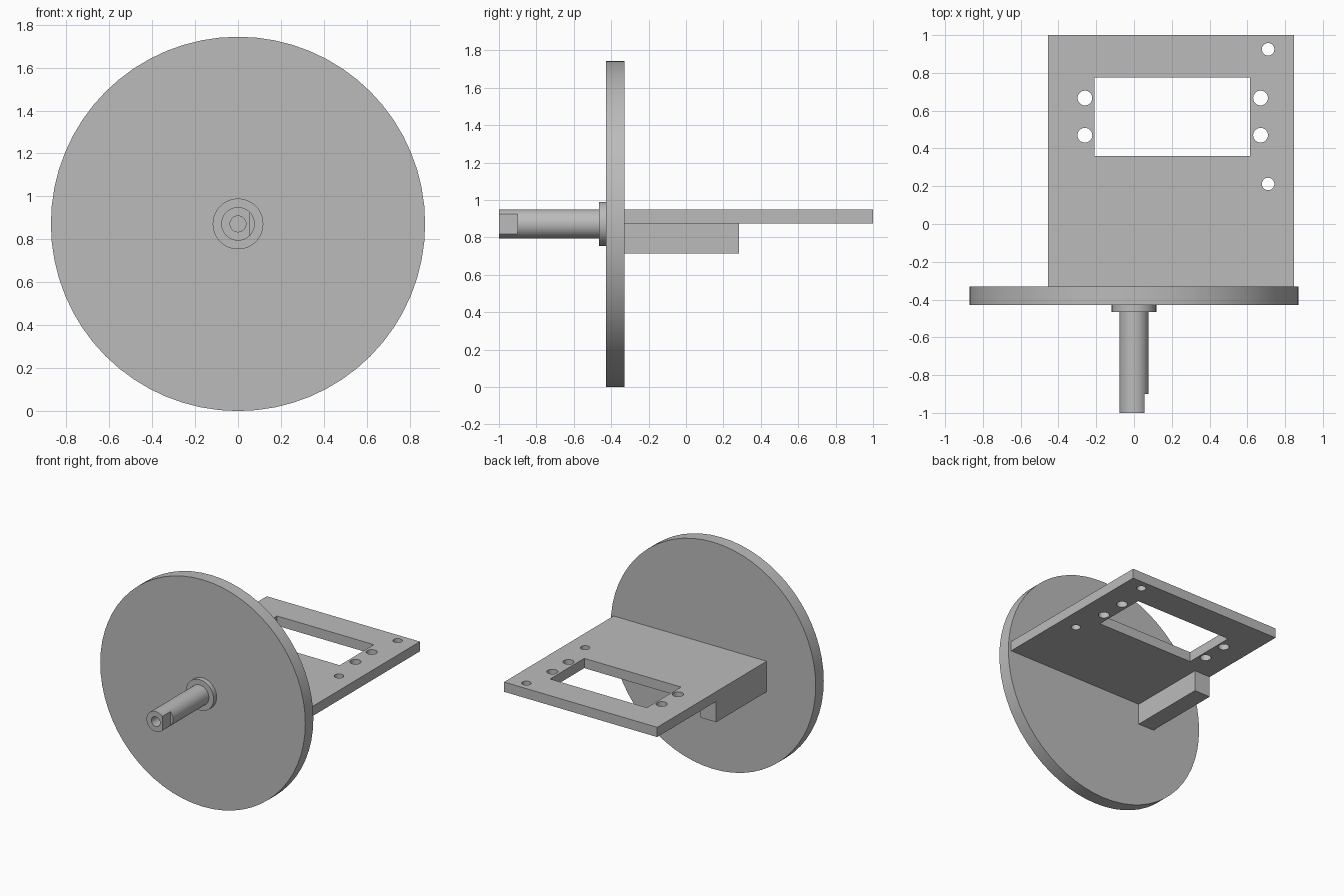
import bpy
import math

old = bpy.data.objects.get("Cube")
if old:
    bpy.data.objects.remove(old, do_unlink=True)

grey = bpy.data.materials.new("plain grey")
grey.use_nodes = True
grey.diffuse_color = (0.5, 0.5, 0.5, 1)
grey.node_tree.nodes["Principled BSDF"].inputs["Base Color"].default_value = (0.5, 0.5, 0.5, 1)

AXIS_Z = 0.872  # height of the shaft axis


def finish(obj, name):
    obj.name = name
    obj.data.materials.append(grey)
    return obj


def box(name, x, y, z):
    """Box from (low, high) pairs on each axis."""
    bpy.ops.mesh.primitive_cube_add(size=1, location=[sum(p) / 2 for p in (x, y, z)])
    obj = bpy.context.object
    obj.scale = [p[1] - p[0] for p in (x, y, z)]
    bpy.ops.object.transform_apply(location=True, rotation=True, scale=True)
    return finish(obj, name)


def rod(name, radius, y, sides=48):
    """Cylinder along y, centred on the shaft axis."""
    bpy.ops.mesh.primitive_cylinder_add(
        vertices=sides, radius=radius, depth=y[1] - y[0],
        location=(0, sum(y) / 2, AXIS_Z), rotation=(math.pi / 2, 0, 0))
    bpy.ops.object.transform_apply(location=True, rotation=True, scale=True)
    return finish(bpy.context.object, name)


def pin(x, y, radius):
    """Upright cutter for a screw hole in the plate."""
    bpy.ops.mesh.primitive_cylinder_add(vertices=32, radius=radius, depth=0.4, location=(x, y, 0.91))
    return finish(bpy.context.object, "hole_cutter")


def cut(obj, cutters):
    """Subtract each cutter from the part, then remove the cutter."""
    for cutter in cutters:
        cutter.hide_render = True
        mod = obj.modifiers.new("cut", "BOOLEAN")
        mod.operation = "DIFFERENCE"
        mod.solver = "EXACT"
        mod.object = cutter
        bpy.context.view_layer.objects.active = obj
        bpy.ops.object.modifier_apply(modifier=mod.name)
        bpy.data.objects.remove(cutter, do_unlink=True)


# Large disc and collar
disc = rod("disc", 0.872, (-0.428, -0.33), 64)
collar = rod("collar", 0.118, (-0.465, -0.425))

# Shaft with an end bore and a flat on one side of its tip
shaft = rod("shaft", 0.078, (-1.0, -0.425))
cut(shaft, [
    rod("bore_cutter", 0.037, (-1.1, -0.75), 32),
    box("flat_cutter", (0.056, 0.2), (-1.1, -0.9), (0.7, 1.05)),
])

# Mounting plate with a rectangular window and screw holes
plate = box("mounting_plate", (-0.455, 0.847), (-0.335, 1.0), (0.875, 0.95))
cutters = [box("window_cutter", (-0.21, 0.613), (0.36, 0.775), (0.7, 1.1))]
cutters += [pin(x, y, 0.039) for x in (-0.26, 0.67) for y in (0.47, 0.667)]
cutters += [pin(0.71, y, 0.033) for y in (0.212, 0.925)]
cut(plate, cutters)

# Support rib under one edge of the plate
rib = box("support_rib", (-0.455, -0.32), (-0.335, 0.283), (0.715, 0.875))

# Smooth round surfaces, sharp edges kept
for part in (disc, collar, shaft, plate):
    bpy.ops.object.select_all(action="DESELECT")
    part.select_set(True)
    bpy.context.view_layer.objects.active = part
    bpy.ops.object.shade_smooth_by_angle(angle=math.radians(30))
